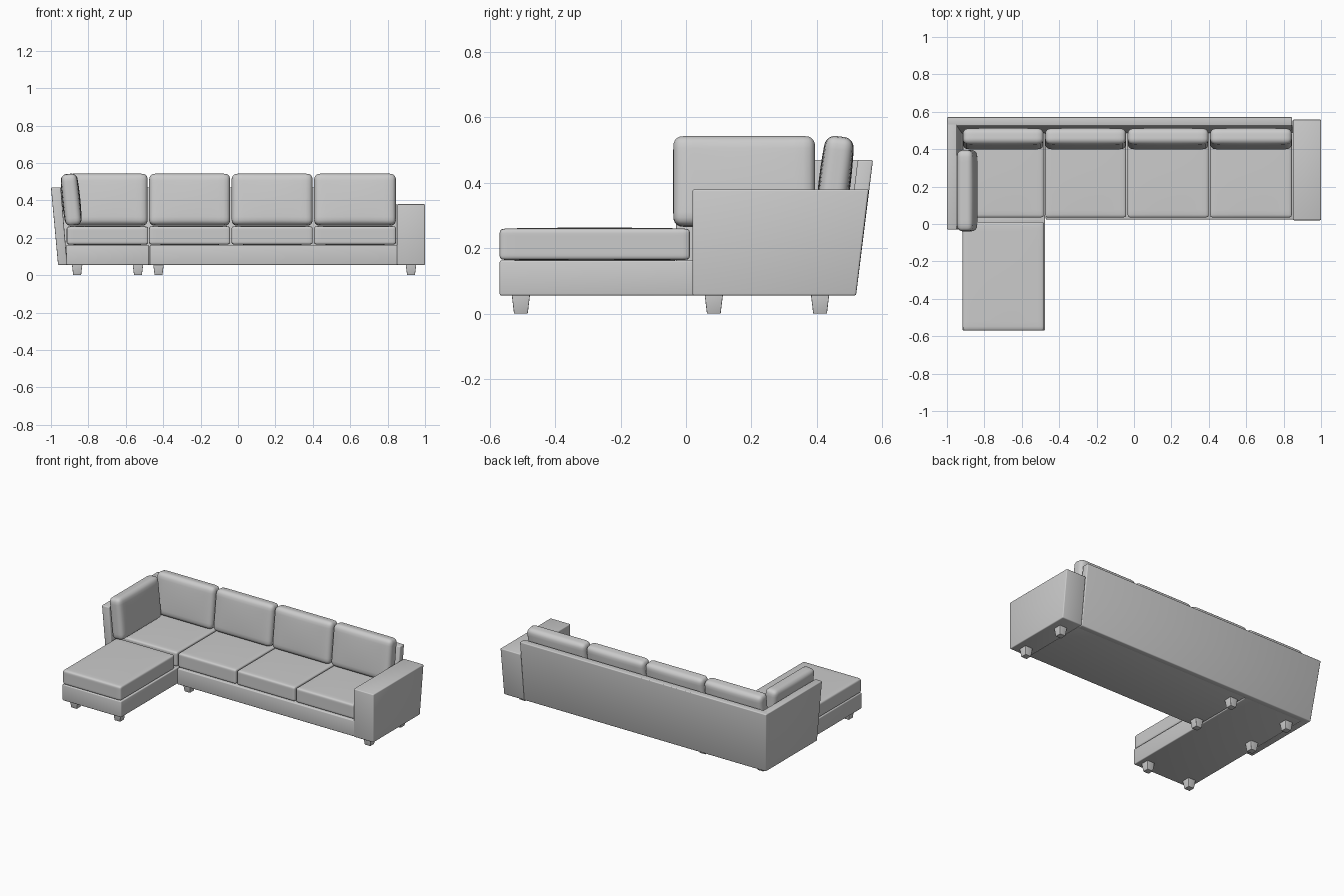
import bpy, bmesh, math
from mathutils import Vector, Matrix

if "Cube" in bpy.data.objects:
    bpy.data.objects.remove(bpy.data.objects["Cube"])


def finish(name, bm, smooth_angle=35):
    bmesh.ops.recalc_face_normals(bm, faces=bm.faces)
    mesh = bpy.data.meshes.new(name)
    bm.to_mesh(mesh)
    bm.free()
    obj = bpy.data.objects.new(name, mesh)
    bpy.context.collection.objects.link(obj)
    bpy.ops.object.select_all(action='DESELECT')
    obj.select_set(True)
    bpy.context.view_layer.objects.active = obj
    bpy.ops.object.shade_smooth_by_angle(angle=math.radians(smooth_angle))
    return obj


def block(name, low, high, z0, z1, bevel=0.006):
    """Box whose bottom and top rectangles (x0, x1, y0, y1) may differ."""
    bm = bmesh.new()
    bmesh.ops.create_cube(bm, size=2)
    for v in bm.verts:
        r = high if v.co.z > 0 else low
        v.co = (r[v.co.x > 0], r[2 + (v.co.y > 0)], z1 if v.co.z > 0 else z0)
    if bevel:
        bmesh.ops.bevel(bm, geom=bm.edges[:], offset=bevel, segments=3,
                        profile=0.5, affect='EDGES')
    return finish(name, bm)


def cushion(name, center, size, radius, puff, axis, rot=None):
    """Rounded box, bulging slightly along its thickness axis."""
    bm = bmesh.new()
    bmesh.ops.create_cube(bm, size=2)
    bmesh.ops.subdivide_edges(bm, edges=bm.edges[:], cuts=15, use_grid_fill=True)
    half = Vector(size) / 2
    for v in bm.verts:
        t = [math.sin(c * math.pi / 2) for c in v.co]
        p = Vector([t[i] * half[i] for i in range(3)])
        inner = Vector([max(-half[i] + radius, min(half[i] - radius, p[i]))
                        for i in range(3)])
        q = inner + (p - inner).normalized() * radius
        a, b = [i for i in range(3) if i != axis]
        q[axis] += puff * t[axis] * (1 - t[a] ** 2) * (1 - t[b] ** 2)
        v.co = q
    m = Matrix.Translation(center)
    if rot:
        m = m @ Matrix.Rotation(rot[0], 4, rot[1])
    bm.transform(m)
    return finish(name, bm, 60)


# Frame: bases, square arm, leaning back and leaning side panel
block("main_base", (-0.472, 0.855, 0.024, 0.49), (-0.472, 0.855, 0.024, 0.49), 0.055, 0.163)
block("chaise_base", (-0.917, -0.476, -0.57, 0.49), (-0.917, -0.476, -0.57, 0.49), 0.055, 0.163)
block("right_arm", (0.85, 1.0, 0.02, 0.52), (0.85, 1.0, 0.02, 0.559), 0.055, 0.38)
block("back_panel", (-0.962, 0.85, 0.475, 0.52), (-1.0, 0.845, 0.525, 0.572), 0.055, 0.47)
block("left_side_panel", (-0.962, -0.913, -0.03, 0.50), (-1.0, -0.947, -0.03, 0.55), 0.055, 0.47)

# Seat and back cushions in a row
spans = [(-0.915, -0.483), (-0.475, -0.042), (-0.034, 0.399), (0.407, 0.844)]
for i, (x0, x1) in enumerate(spans):
    xc, w = (x0 + x1) / 2, x1 - x0
    cushion(f"seat_cushion_{i + 1}", (xc, 0.257, 0.213), (w, 0.444, 0.097),
            0.012, 0.003, 2)
    cushion(f"back_cushion_{i + 1}", (xc, 0.455, 0.404), (w, 0.086, 0.277),
            0.03, 0.006, 1, (-0.12, 'X'))

# Long chaise cushion and side cushion
cushion("chaise_cushion", (-0.698, -0.279, 0.212), (0.436, 0.582, 0.096), 0.013, 0.003, 2)
cushion("side_cushion", (-0.892, 0.178, 0.404), (0.086, 0.434, 0.277),
        0.03, 0.006, 0, (-0.1, 'Y'))

# Tapered square legs
legs = [(x, y) for x in (0.925, -0.425, -0.86) for y in (0.085, 0.41)]
legs += [(-0.86, -0.505), (-0.535, -0.505)]
for i, (x, y) in enumerate(legs):
    a, b = 0.021, 0.028
    block(f"leg_{i + 1}", (x - a, x + a, y - a, y + a),
          (x - b, x + b, y - b, y + b), 0.0, 0.058, 0.002)
